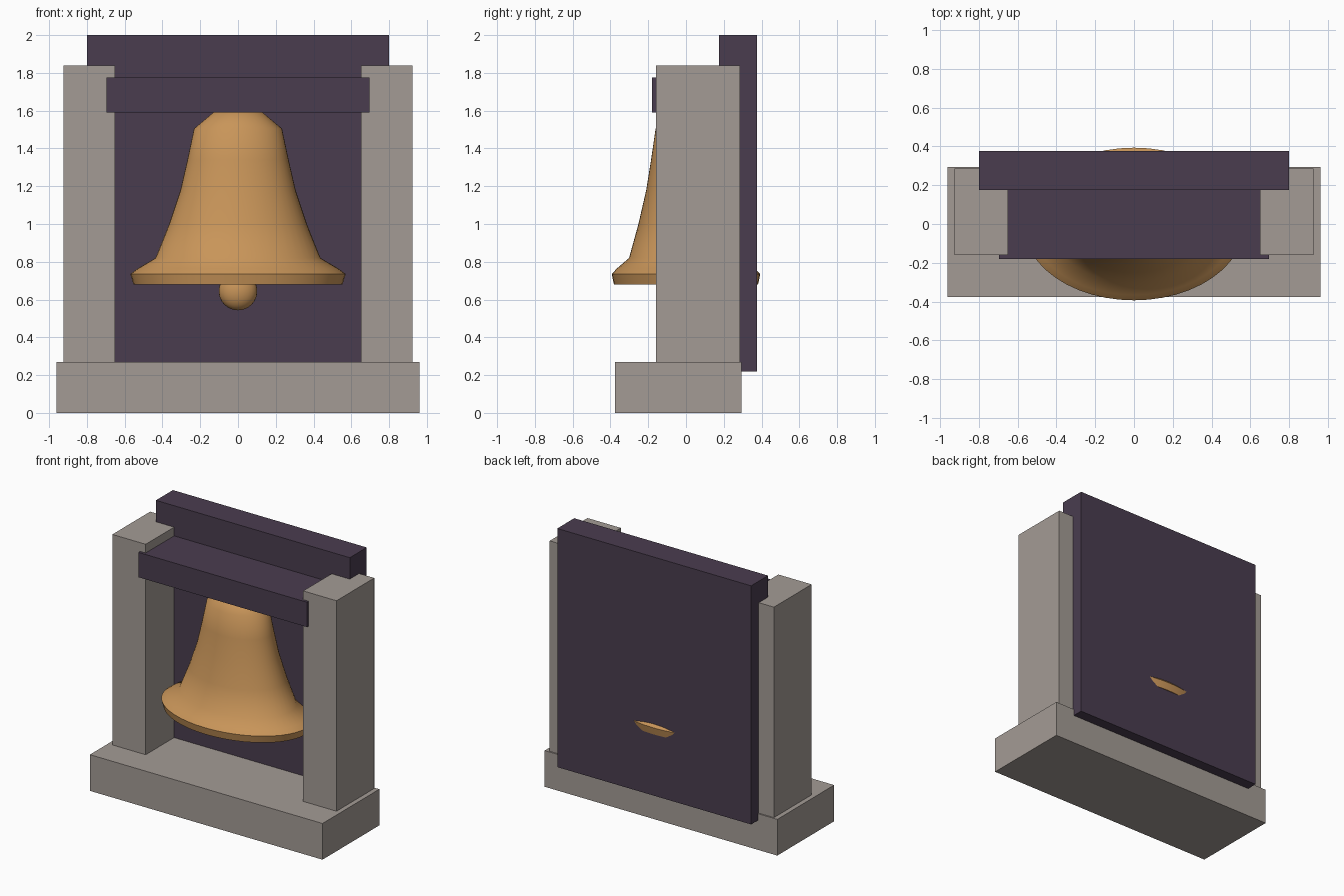
import bpy, bmesh, math
from mathutils import Matrix

cube = bpy.data.objects.get("Cube")
if cube:
    bpy.data.objects.remove(cube, do_unlink=True)


def material(name, rgb):
    mat = bpy.data.materials.new(name)
    mat.use_nodes = True
    mat.diffuse_color = (*rgb, 1)
    mat.node_tree.nodes["Principled BSDF"].inputs["Base Color"].default_value = (*rgb, 1)
    return mat


stone = material("warm grey stone", (0.37, 0.33, 0.30))
wood = material("dark purple wood", (0.068, 0.046, 0.078))
bronze = material("bronze", (0.58, 0.30, 0.10))


def add_object(name, bm, mat):
    bmesh.ops.recalc_face_normals(bm, faces=bm.faces)
    mesh = bpy.data.meshes.new(name)
    bm.to_mesh(mesh)
    bm.free()
    mesh.materials.append(mat)
    obj = bpy.data.objects.new(name, mesh)
    bpy.context.collection.objects.link(obj)
    return obj


def box(name, low, high, mat):
    bm = bmesh.new()
    bmesh.ops.create_cube(bm, size=1)
    for v in bm.verts:
        v.co = [h if c > 0 else l for c, l, h in zip(v.co, low, high)]
    return add_object(name, bm, mat)


def smooth(obj, angle):
    bpy.ops.object.select_all(action="DESELECT")
    obj.select_set(True)
    bpy.context.view_layer.objects.active = obj
    bpy.ops.object.shade_smooth_by_angle(angle=math.radians(angle))


# Stone plinth and two pillars
box("base", (-0.96, -0.375, 0), (0.96, 0.295, 0.27), stone)
for side, x0, x1 in (("left", 0.65, 0.925), ("right", -0.925, -0.65)):
    box(side + "_pillar", (x0, -0.16, 0.26), (x1, 0.285, 1.84), stone)

# Back board and the beam that carries the bell
box("back_panel", (-0.8, 0.175, 0.22), (0.8, 0.375, 2.0), wood)
box("cross_beam", (-0.695, -0.18, 1.59), (0.695, 0.18, 1.775), wood)

# Bell: a turned profile, flattened from front to back
FLATTEN = 0.69
profile = [(0, 0.68), (0.553, 0.68), (0.57, 0.735), (0.53, 0.765), (0.437, 0.82),
           (0.365, 1.0), (0.305, 1.18), (0.268, 1.34), (0.233, 1.505),
           (0.125, 1.595), (0, 1.62)]
bm = bmesh.new()
verts = [bm.verts.new((r, 0, z)) for r, z in profile]
edges = [bm.edges.new(pair) for pair in zip(verts, verts[1:])]
bmesh.ops.spin(bm, geom=verts + edges, cent=(0, 0, 0), axis=(0, 0, 1),
               angle=math.tau, steps=48, use_merge=True)
bmesh.ops.remove_doubles(bm, verts=bm.verts, dist=0.0005)
bmesh.ops.scale(bm, vec=(1, FLATTEN, 1), verts=bm.verts)
smooth(add_object("bell", bm, bronze), 50)

# Clapper below the rim
bm = bmesh.new()
bmesh.ops.create_uvsphere(bm, u_segments=24, v_segments=16, radius=0.102,
                          matrix=Matrix.Translation((0, 0, 0.645)))
bmesh.ops.scale(bm, vec=(1, FLATTEN, 1), verts=bm.verts)
smooth(add_object("clapper", bm, bronze), 60)
